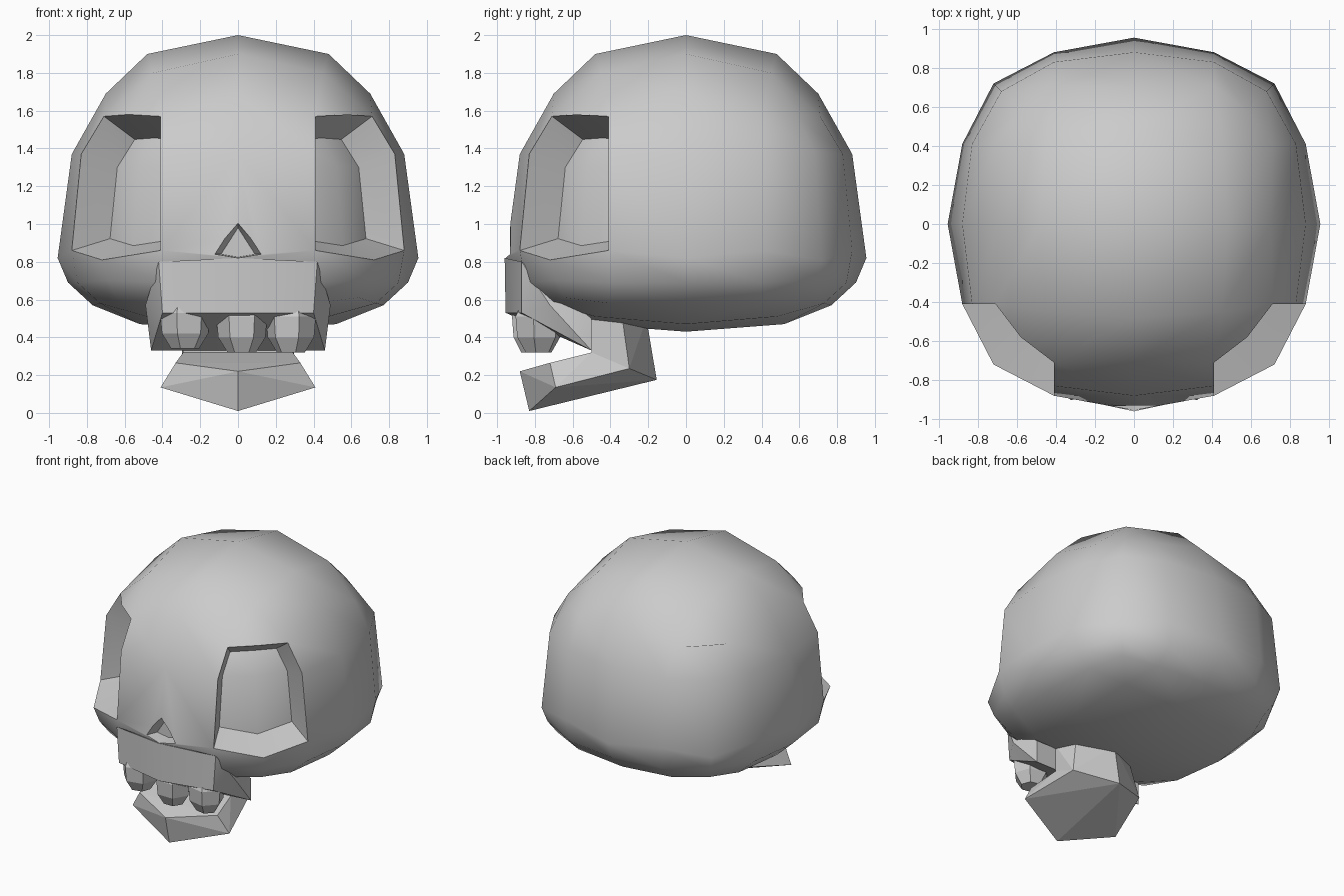
import bpy, bmesh, math
from mathutils import Matrix, Vector

cube = bpy.data.objects.get("Cube")
if cube:
    bpy.data.objects.remove(cube, do_unlink=True)

bone = bpy.data.materials.new("bone_grey")
bone.use_nodes = True
colour = (0.6, 0.6, 0.6, 1)
bone.diffuse_color = colour
bone.node_tree.nodes["Principled BSDF"].inputs["Base Color"].default_value = colour


def finish(name, bm, smooth_angle=None):
    bmesh.ops.recalc_face_normals(bm, faces=bm.faces[:])
    mesh = bpy.data.meshes.new(name)
    bm.to_mesh(mesh)
    bm.free()
    mesh.materials.append(bone)
    obj = bpy.data.objects.new(name, mesh)
    bpy.context.collection.objects.link(obj)
    if smooth_angle:
        smooth(obj, smooth_angle)
    return obj


def smooth(obj, angle):
    bpy.ops.object.select_all(action="DESELECT")
    obj.select_set(True)
    bpy.context.view_layer.objects.active = obj
    bpy.ops.object.shade_smooth_by_angle(angle=math.radians(angle))


def hull(name, points, smooth_angle=None):
    """Convex solid from half of its points, mirrored across x."""
    bm = bmesh.new()
    full = {(s * x, y, z) for x, y, z in points for s in (-1, 1)}
    for p in full:
        bm.verts.new(p)
    res = bmesh.ops.convex_hull(bm, input=bm.verts[:])
    bmesh.ops.delete(bm, geom=list({v for v in res["geom_interior"]}), context="VERTS")
    bmesh.ops.dissolve_limit(bm, angle_limit=0.03, verts=bm.verts[:], edges=bm.edges[:])
    return finish(name, bm, smooth_angle)


# Cranium: a rounded cube grid. Each ring holds (sideways, outward, height)
# for the middle, the quarter and the corner of one side.
rings = [
    [(0, .70, 1.69), (.41, .71, 1.57), (.58, .58, 1.58)],
    [(0, .88, 1.37), (.41, .83, 1.37), (.68, .68, 1.38)],
    [(0, .955, .82), (.41, .88, .86), (.72, .72, .81)],
    [(0, .90, .69), (.39, .85, .69), (.69, .69, .70)],
    [(0, .77, .57), (.40, .73, .58), (.64, .64, .61)],
]
top_inner = [(0, .48, 1.90), (.45, .45, 1.80)]
bottom_inner = [(0, .52, .47), (.48, .48, .51)]


def place(i, j, table):
    """Point at grid cell i, j (-2..2) taken from a one-eighth table."""
    a, b, z = table[min(abs(i), abs(j))]
    x, y = (b, a) if abs(i) > abs(j) else (a, b)
    return Vector((math.copysign(x, i) if i else 0, math.copysign(y, j) if j else 0, z))


bm = bmesh.new()
span = range(-2, 3)
border = ([(i, -2) for i in range(-2, 2)] + [(2, j) for j in range(-2, 2)]
          + [(i, 2) for i in range(2, -2, -1)] + [(-2, j) for j in range(2, -2, -1)])
shell = [{c: bm.verts.new(place(*c, ring)) for c in border} for ring in rings]
for ring, inner, tip in ((shell[0], top_inner, 2.0), (shell[-1], bottom_inner, .43)):
    cap = dict(ring)
    for i in range(-1, 2):
        for j in range(-1, 2):
            cap[i, j] = bm.verts.new(place(i, j, inner) if (i or j) else (0, 0, tip))
    for i in range(-2, 2):
        for j in range(-2, 2):
            bm.faces.new([cap[c] for c in ((i, j), (i + 1, j), (i + 1, j + 1), (i, j + 1))])

sockets = {-1: [], 1: []}
for row in range(4):
    for k, a in enumerate(border):
        b = border[(k + 1) % len(border)]
        face = bm.faces.new((shell[row][a], shell[row][b], shell[row + 1][b], shell[row + 1][a]))
        for side in sockets:
            if row < 2 and (side * 2, -2) in (a, b):
                sockets[side].append(face)
bmesh.ops.recalc_face_normals(bm, faces=bm.faces[:])

# Eye sockets: push the four faces at each front corner inward
for faces in sockets.values():
    res = bmesh.ops.extrude_face_region(bm, geom=faces)
    for v in [g for g in res["geom"] if isinstance(g, bmesh.types.BMVert)]:
        v.co.x *= .77
        v.co.y *= .77
        v.co.z = 1.1 + (v.co.z - 1.1) * .74
    bmesh.ops.delete(bm, geom=faces, context="FACES")
cranium = finish("cranium", bm)

# Nose: tapered triangular recess
cutter = hull("nose_cutter", [(0, -1.05, 1.04), (.17, -1.05, .84), (0, -1.05, .815),
                              (0, -.85, .98), (.09, -.85, .84), (0, -.85, .825)])
cutter.hide_render = True
cut = cranium.modifiers.new("nose", "BOOLEAN")
cut.operation = "DIFFERENCE"
cut.solver = "EXACT"
cut.object = cutter
bpy.context.view_layer.objects.active = cranium
bpy.ops.object.modifier_apply(modifier="nose")
bpy.data.objects.remove(cutter, do_unlink=True)
smooth(cranium, 42)

# Upper jaw: wedge with a sloping palate
hull("upper_jaw", [(0, -.96, .82), (.42, -.87, .80), (0, -.955, .53), (.40, -.87, .53),
                   (.49, -.72, .57), (.46, -.50, .33), (.46, -.50, .50)], 30)

# Lower jaw: tilted six-sided plate and the block that joins it to the skull
hull("lower_jaw", [(0, -.83, .01), (.41, -.69, .135), (.30, -.30, .235), (0, -.155, .175),
                   (0, -.88, .22), (.33, -.72, .265), (.29, -.50, .32), (.24, -.33, .36)])
hull("jaw_joint", [(0, -.155, .175), (.30, -.30, .235), (.29, -.50, .32),
                   (.29, -.50, .52), (.24, -.34, .52), (0, -.21, .50)])

# Teeth: faceted six-sided pegs
for name, x, y, z, turn in (("right_tooth", -.28, -.78, .02, .2),
                            ("middle_tooth", .02, -.81, 0, 0),
                            ("left_tooth", .28, -.78, 0, -.2)):
    bm = bmesh.new()
    loops = []
    for height, r in ((.56, .11), (.51, .135), (.40, .125), (.32, .075)):
        loops.append([bm.verts.new((r * math.cos(k * math.pi / 3), r * .95 * math.sin(k * math.pi / 3), height))
                      for k in range(6)])
    for low, high in zip(loops, loops[1:]):
        for k in range(6):
            n = (k + 1) % 6
            bm.faces.new((low[k], low[n], high[n], high[k]))
    bm.faces.new(loops[0])
    bm.faces.new(loops[-1])
    bm.transform(Matrix.Translation((x, y, z)) @ Matrix.Rotation(turn, 4, "Z"))
    finish(name, bm)
